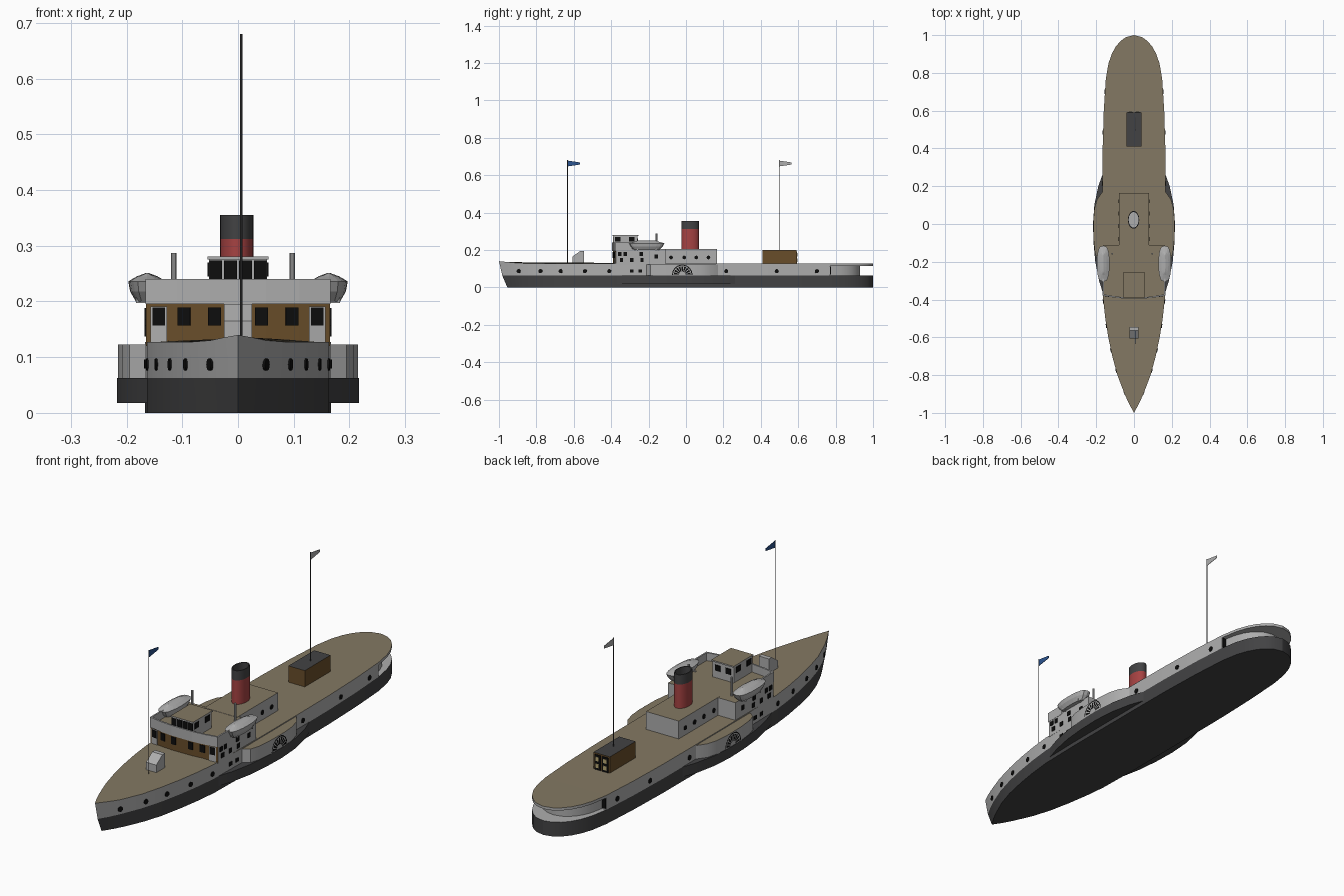
import bpy, bmesh, math
from mathutils import Matrix, Vector

old = bpy.data.objects.get("Cube")
if old:
    bpy.data.objects.remove(old)


def material(name, r, g, b):
    m = bpy.data.materials.new(name)
    m.use_nodes = True
    m.diffuse_color = (r, g, b, 1)
    m.node_tree.nodes["Principled BSDF"].inputs["Base Color"].default_value = (r, g, b, 1)
    return m


GREY = material("light_grey", .42, .42, .42)
DARK = material("charcoal", .055, .055, .057)
DECK = material("deck_tan", .23, .19, .125)
WOOD = material("brown_wood", .14, .075, .023)
RED = material("funnel_red", .38, .055, .055)
BLACK = material("window_black", .004, .004, .004)
BLUE = material("flag_blue", .025, .09, .28)
CREAM = material("door_cream", .5, .4, .18)


def finish(name, bm, mats, rule=None, smooth=False):
    bmesh.ops.recalc_face_normals(bm, faces=bm.faces)
    if rule:
        for f in bm.faces:
            f.material_index = rule(f.normal, f.calc_center_median())
    me = bpy.data.meshes.new(name)
    bm.to_mesh(me)
    bm.free()
    ob = bpy.data.objects.new(name, me)
    bpy.context.collection.objects.link(ob)
    for m in mats:
        me.materials.append(m)
    if smooth:
        bpy.ops.object.select_all(action='DESELECT')
        ob.select_set(True)
        bpy.context.view_layer.objects.active = ob
        bpy.ops.object.shade_smooth_by_angle(angle=math.radians(25))
    return ob


def loft(name, rings, mats, rule=None, smooth=False, caps=True):
    """Skin a stack of closed rings."""
    bm = bmesh.new()
    rows = [[bm.verts.new(p) for p in ring] for ring in rings]
    n = len(rows[0])
    for a, b in zip(rows, rows[1:]):
        for i in range(n):
            j = (i + 1) % n
            bm.faces.new((a[i], a[j], b[j], b[i]))
    if caps:
        bm.faces.new(rows[0])
        bm.faces.new(rows[-1])
    return finish(name, bm, mats, rule, smooth)


def prism(name, pts, z0, z1, mats, rule=None, smooth=False):
    return loft(name, [[(x, y, z) for x, y in pts] for z in (z0, z1)], mats, rule, smooth)


def rect(x0, x1, y0, y1):
    return [(x0, y0), (x1, y0), (x1, y1), (x0, y1)]


def ellipse(cx, cy, rx, ry, n=24):
    return [(cx + rx * math.cos(i * math.tau / n), cy + ry * math.sin(i * math.tau / n)) for i in range(n)]


def mirrored(half):
    """Closed outline from (y, half width) stations."""
    pts = [(w, y) for y, w in half]
    return pts + [(-x, y) for x, y in reversed(pts) if x > 1e-5]


def width(half, y):
    for (a, wa), (b, wb) in zip(half, half[1:]):
        if a <= y <= b:
            return wa + (wb - wa) * (y - a) / (b - a)
    return 0


def panes(name, items, mat, thick=.006):
    """Thin plates (x, y, z, yaw, w, h); h of None gives a round pane."""
    bm = bmesh.new()
    for x, y, z, yaw, w, h in items:
        m = Matrix.Translation((x, y, z)) @ Matrix.Rotation(yaw, 4, 'Z')
        if h:
            bmesh.ops.create_cube(bm, size=1, matrix=m @ Matrix.Diagonal((w, thick, h, 1)))
        else:
            bmesh.ops.create_cone(bm, cap_ends=True, segments=12, radius1=w / 2, radius2=w / 2, depth=thick,
                                  matrix=m @ Matrix.Rotation(math.pi / 2, 4, 'X'))
    return finish(name, bm, [mat])


def top_deck(n, c):
    return 1 if n.z > .7 else 0


# Hull
HULL = [(-1, 0), (-.95, .027), (-.9, .05), (-.8, .088), (-.7, .115), (-.6, .136), (-.5, .152), (-.4, .163),
        (-.2, .167), (.2, .167), (.4, .166), (.6, .16), (.77, .149), (.85, .135), (.9, .118), (.94, .096),
        (.97, .07), (.99, .041), (1, 0)]


def rake(y, amount):
    return y + amount * max(0, (-y - .7) / .3)


def sheer(y):
    return .127 + .013 * max(0, (-y - .87) / .13)


outline = mirrored(HULL)
loft("lower_hull", [[(x, rake(y, .045), 0) for x, y in outline], [(x, rake(y, .018), .063) for x, y in outline]],
     [DARK, GREY], lambda n, c: 1 if n.z > .9 else 0, True)
fore = mirrored([s for s in HULL if s[0] <= .77])
loft("upper_hull", [[(x, rake(y, .018), .063) for x, y in fore], [(x, y, sheer(y)) for x, y in fore]],
     [GREY, DECK], top_deck, True)
aft = [s for s in HULL if s[0] >= .77]
prism("stern_deck", mirrored(aft), .115, .127, [GREY, DECK], top_deck, True)
prism("stern_wall", mirrored([(.77 + (y - .77) * .7, w * .86) for y, w in aft]), .063, .115, [GREY], smooth=True)
panes("stern_doors", [(s * .139, .771, .09, 0, .016, .044) for s in (-1, 1)], BLACK)

# Paddle sponsons and boxes
LOWER = [(-.38, .16), (-.3, .185), (-.2, .205), (-.1, .214), (0, .217), (.1, .21), (.2, .189), (.28, .16)]
UPPER = [(-.215, .16), (-.19, .195), (-.15, .207), (-.08, .214), (.02, .215), (.08, .21), (.13, .196), (.18, .16)]
prism("sponsons", mirrored(LOWER), .018, .063, [DARK], smooth=True)
prism("paddle_boxes", mirrored(UPPER), .063, .123, [GREY, DECK], top_deck, True)

# Fan shaped openings of the paddle boxes
bm = bmesh.new()
for s in (-1, 1):
    def fan(r, a):
        return bm.verts.new((s * .2172, -.02 + r * math.cos(a), .067 + r * math.sin(a)))
    for i in range(9):
        a, b = (i + .15) * math.pi / 9, (i + .8) * math.pi / 9
        bm.faces.new([fan(.018, a), fan(.046, a), fan(.046, b), fan(.018, b)])
        a, b = i * math.pi / 9, (i + 1) * math.pi / 9
        bm.faces.new([fan(.05, a), fan(.055, a), fan(.055, b), fan(.05, b)])
finish("paddle_vents", bm, [BLACK])

# Hull portholes and square ports
ports = []
for y in (-.9, -.78, -.67, -.54, -.41, .215, .485, .7):
    slope = (width(HULL, y + .02) - width(HULL, y - .02)) / .04
    for s in (-1, 1):
        ports.append((s * width(HULL, y), rake(y, .008), .087, s * (math.pi / 2 - math.atan(slope)), .022, None))
panes("portholes", ports, BLACK)
panes("square_ports", [(s * width(HULL, y), y, .088, math.pi / 2, .02, .016)
                       for y in (-.29, -.245) for s in (-1, 1)], BLACK)

# Engine casing
prism("engine_casing", rect(-.08, .08, -.12, .165), .12, .206, [GREY, DECK], top_deck)
panes("casing_portholes", [(s * .08, y, .16, math.pi / 2, .02, None)
                           for y in (-.08, -.01, .055, .12) for s in (-1, 1)], BLACK)

# Funnel, open at the top
levels = [(.2, 1), (.312, 1), (.355, 1), (.355, .88), (.215, .88)]
loft("funnel", [[(x, y, z) for x, y in ellipse(-.002, .022, .03 * k, .047 * k)] for z, k in levels],
     [RED, DARK, GREY], lambda n, c: 2 if abs(n.z) > .9 and c.z < .3 else 1 if c.z > .312 or
     Vector((c.x + .002, (c.y - .022) * .64)).length < .028 else 0, True)

# Bridge house with bowed wooden front
FRONT = [(-.165, -.375), (-.11, -.385), (-.05, -.391), (.05, -.391), (.11, -.385), (.165, -.375)]
prism("bridge_house", FRONT + [(.165, -.11), (-.165, -.11)], .12, .205, [GREY, DECK, WOOD],
      lambda n, c: 1 if n.z > .7 else 2 if n.y < -.7 else 0)
wall = [(-.166, -.29)] + [(x * 1.006, y - .004) for x, y in FRONT] + [(.166, -.29)]
prism("bridge_bulwark", wall + [(x * .96, y + .007) for x, y in reversed(wall)], .195, .24, [GREY])


def front_pane(x, z, w, h, lift=0):
    bend = .17 if abs(x) > .11 else .1 if abs(x) > .05 else 0
    y = -.391 + max(0, abs(x) - .05) * .1 + max(0, abs(x) - .11) * .08
    return (x, y - lift, z, math.copysign(bend, x), w, h)


panes("front_doors", [front_pane(s * .142, .158, .03, .066) for s in (-1, 1)], GREY)
panes("front_windows", [front_pane(s * x, .173, .023, .032, lift)
                        for s in (-1, 1) for x, lift in ((.142, .002), (.097, 0), (.042, 0))], BLACK)
panes("side_windows", [(s * .165, y, z, math.pi / 2, .018, .02) for s in (-1, 1)
                       for y, z in ((-.355, .178), (-.325, .178), (-.24, .178), (-.29, .147),
                                    (-.345, .147), (-.235, .147), (-.16, .165))], BLACK)

# Wheelhouse
prism("wheelhouse", rect(-.052, .052, -.388, -.26), .2, .276, [GREY])
prism("wheelhouse_roof", rect(-.055, .055, -.393, -.255), .275, .281, [GREY, DECK], top_deck)
panes("wheelhouse_windows", [(x, -.388, .257, 0, .023, .033) for x in (-.04, -.0135, .0135, .04)]
      + [(s * .052, y, .257, math.pi / 2, .03, .025) for s in (-1, 1) for y in (-.365, -.29)]
      + [(x, -.26, .25, 0, .025, .025) for x in (-.025, .025)], BLACK)

# Lifeboats and vent pipes
for side, s in (("left", 1), ("right", -1)):
    rings = []
    for z, kx, ky in ((.2, .6, .72), (.218, .9, .9), (.236, 1, 1), (.245, .55, .65), (.251, .08, .5)):
        rings.append([(s * .163 + .034 * kx * math.copysign(abs(math.cos(a)) ** .6, math.cos(a)),
                       -.21 + .095 * ky * math.sin(a), z)
                      for a in (i * math.tau / 20 for i in range(20))])
    loft(side + "_lifeboat", rings, [GREY])
    prism(side + "_vent_pipe", ellipse(s * .106 - .009, -.157, .005, .005, 10), .2, .287, [GREY], smooth=True)
    panes(side + "_davits", [(s * .158, y, .203, 0, .05, .012) for y in (-.26, -.16)], GREY)

# Companionway on the foredeck
loft("companionway", [[(x, -.607, .12), (x, -.545, .12), (x, -.545, .195), (x, -.565, .195), (x, -.607, .165)]
                      for x in (-.025, .025)], [GREY])

# Aft skylight cabin with doors at its back
prism("aft_cabin", rect(-.04, .04, .41, .59), .12, .199, [WOOD, DARK], top_deck)
panes("aft_doorway", [(s * .019, .59, .16, 0, .03, .066) for s in (-1, 1)], BLACK)
panes("aft_door_panels", [(s * .019, .592, z, 0, .016, .018) for s in (-1, 1) for z in (.145, .175)], CREAM)

# Masts with pennants
for name, y, mat in (("fore", -.633, BLUE), ("aft", .498, GREY)):
    prism(name + "_mast", ellipse(.006, y, .002, .002, 8), .12, .68, [DARK])
    loft(name + "_pennant", [[(x, y, .647), (x, y + .067, .657), (x, y + .067, .668), (x, y, .678)]
                             for x in (.005, .007)], [mat])
